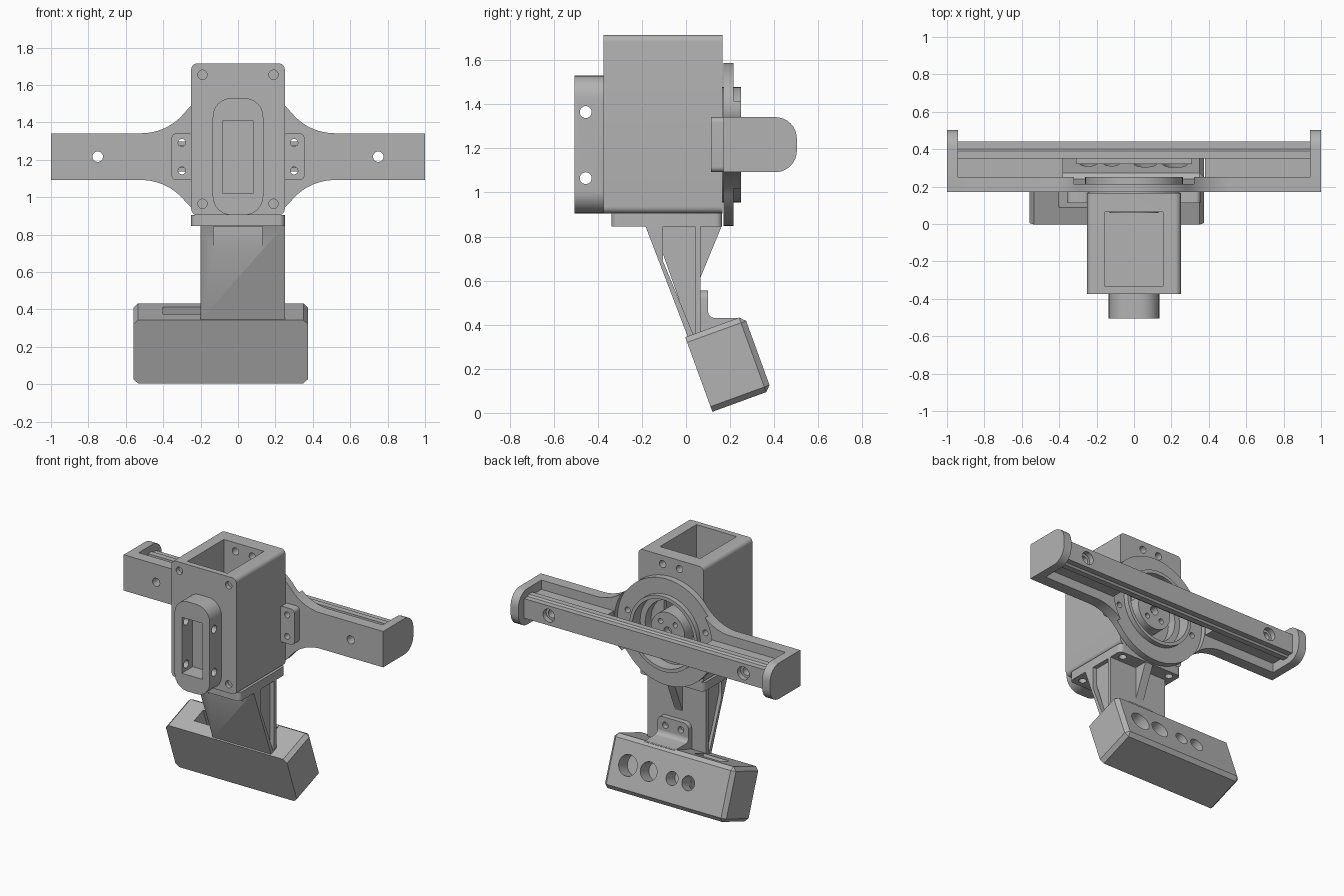
import bpy, bmesh, math
from mathutils import Matrix, Vector

cube = bpy.data.objects.get("Cube")
if cube:
    bpy.data.objects.remove(cube)

grey = bpy.data.materials.new("plain grey")
grey.use_nodes = True
COLOUR = (0.45, 0.45, 0.45, 1)
grey.diffuse_color = COLOUR
grey.node_tree.nodes["Principled BSDF"].inputs["Base Color"].default_value = COLOUR

AXLE = 1.217          # height of the arm and hub centre line


def place(axis, p, t):
    return {"x": (t, p[0], p[1]), "y": (p[0], t, p[1]), "z": (p[0], p[1], t)}[axis]


def prism(name, axis, pts, a, b):
    """Extrude a closed outline along an axis from a to b."""
    bm = bmesh.new()
    low = [bm.verts.new(place(axis, p, a)) for p in pts]
    high = [bm.verts.new(place(axis, p, b)) for p in pts]
    bm.faces.new(low)
    bm.faces.new(high[::-1])
    for i in range(len(pts)):
        j = (i + 1) % len(pts)
        bm.faces.new((low[i], high[i], high[j], low[j]))
    bmesh.ops.recalc_face_normals(bm, faces=bm.faces)
    mesh = bpy.data.meshes.new(name)
    bm.to_mesh(mesh)
    bm.free()
    mesh.materials.append(grey)
    ob = bpy.data.objects.new(name, mesh)
    bpy.context.collection.objects.link(ob)
    return ob


def arc(cx, cy, r, start, end, n=8):
    angles = [math.radians(start + (end - start) * i / n) for i in range(n + 1)]
    return [(cx + r * math.cos(t), cy + r * math.sin(t)) for t in angles]


def rounded(x0, x1, y0, y1, r):
    return (arc(x1 - r, y1 - r, r, 0, 90) + arc(x0 + r, y1 - r, r, 90, 180)
            + arc(x0 + r, y0 + r, r, 180, 270) + arc(x1 - r, y0 + r, r, 270, 360))


def rect(x0, x1, y0, y1):
    return [(x0, y0), (x1, y0), (x1, y1), (x0, y1)]


def rod(name, axis, centre, r, a, b, n=40):
    return prism(name, axis, arc(*centre, r, 0, 360, n)[:-1], a, b)


def hole(axis, centre, r, a, b):
    return rod("cutter", axis, centre, r, a, b, 24)


def cut(ob, *cutters):
    for c in cutters:
        c.hide_render = True
        mod = ob.modifiers.new("cut", "BOOLEAN")
        mod.operation, mod.solver, mod.object = "DIFFERENCE", "EXACT", c
        bpy.context.view_layer.objects.active = ob
        bpy.ops.object.modifier_apply(modifier=mod.name)
        bpy.data.objects.remove(c)


# Main housing: open at the top, recessed at the rear for the hub
housing = prism("housing", "y", rounded(-0.25, 0.25, 0.905, 1.715, 0.03), -0.375, 0.165)
cut(housing,
    prism("cutter", "z", rect(-0.155, 0.155, -0.335, 0.065), 0.97, 1.8),
    hole("y", (0, AXLE), 0.2, 0.1, 0.3),
    prism("cutter", "y", rect(-0.1, 0.1, AXLE - 0.05, AXLE + 0.15), 0, 0.15))
cut(housing, *[hole("y", (x, z), 0.025, -0.4, -0.345) for x in (-0.19, 0.19) for z in (0.965, 1.655)])
cut(housing, *[hole("y", (x, 1.655), 0.025, 0, 0.3) for x in (-0.065, 0.065)])

# Front boss with a slot and cross pins holes
boss = prism("front_boss", "y", rounded(-0.135, 0.135, 0.905, 1.53, 0.1), -0.505, -0.375)
cut(boss, prism("cutter", "y", rect(-0.08, 0.08, 1.02, 1.41), -0.6, -0.385))
cut(boss, *[hole("x", (-0.455, z), 0.027, -0.3, 0.3) for z in (1.065, 1.365)])

# Arm plate: ring blended into two straight arms
fx, fz, fr = 0.518, 0.425, 0.3
touch = math.degrees(math.atan2(fz, fx))
quarter = [(1, 0.125)] + arc(fx, fz, fr, 270, 180 + touch, 12) + arc(0, 0, 0.37, touch, 90, 12)
half = quarter + [(-x, z) for x, z in quarter[-2::-1]]
outline = [(x, AXLE + z) for x, z in half + [(x, -z) for x, z in half[::-1]]]
arm = prism("arm_plate", "y", outline, 0.17, 0.25)
cut(arm, rod("cutter", "y", (0, AXLE), 0.378, 0.215, 0.4, 64),
    rod("cutter", "y", (0, AXLE), 0.24, 0, 0.4, 48),
    *[hole("y", (x, AXLE), 0.028, 0, 0.6) for x in (-0.75, 0.75)])
cut(arm, *[hole("y", (x, AXLE + z), 0.02, 0.1, 0.3) for x in (-0.3, 0.3) for z in (-0.075, 0.075)])

rim = rod("ring_rim", "y", (0, AXLE), 0.262, 0.165, 0.25, 48)
cut(rim, rod("cutter", "y", (0, AXLE), 0.238, 0, 0.4, 48))

# Hub disc inside the ring
hub = rod("hub_disc", "y", (0, AXLE), 0.13, 0.06, 0.2)
cut(hub, hole("y", (0, AXLE), 0.03, 0.15, 0.3),
    *[hole("y", p, 0.018, 0.15, 0.3) for p in arc(0, AXLE, 0.08, 45, 315, 3)])

# Rear rail running between the end caps
side = [(0.35, 0.08), (0.39, 0.08), (0.4, 0.068), (0.44, 0.068)]
profile = [(y, AXLE + z) for y, z in side + [(y, -z) for y, z in side[::-1]]]
rail = prism("rear_rail", "x", profile, -0.95, 0.95)
for x in (-0.75, 0.75):
    cut(rail, hole("y", (x, AXLE), 0.028, 0, 0.6), hole("y", (x, AXLE), 0.045, 0.405, 0.6))
prism("rail_thickening", "y", rect(-0.31, 0.31, AXLE - 0.06, AXLE + 0.06), 0.32, 0.36)

# Mirrored arm parts: web, end cap and mounting pad
cap_shape = ([(0.17, AXLE - 0.125)] + arc(0.405, AXLE - 0.027, 0.098, 270, 360)
             + arc(0.405, AXLE + 0.027, 0.098, 0, 90) + [(0.17, AXLE + 0.125)])
for s, label in ((1, "left"), (-1, "right")):
    web = prism(label + "_web", "y", rect(*sorted((s * 0.38, s * 0.95)), AXLE - 0.06, AXLE + 0.06), 0.24, 0.36)
    cut(web, hole("y", (s * 0.75, AXLE), 0.028, 0, 0.6))
    prism(label + "_end_cap", "x", cap_shape, s * 0.94, s)
    pad = prism(label + "_pad", "y", rounded(*sorted((s * 0.24, s * 0.355)), AXLE - 0.125, AXLE + 0.125, 0.025),
                0.113, 0.172)
    cut(pad, *[hole("y", (s * 0.3, AXLE + z), 0.02, 0, 0.3) for z in (-0.075, 0.075)])

# Neck plate under the housing
plate = prism("neck_plate", "z", rounded(-0.25, 0.25, -0.338, 0.164, 0.03), 0.845, 0.906)
cut(plate, *[hole("z", (x, y), 0.025, 0.8, 0.89) for x in (-0.19, 0.19) for y in (-0.28, 0.115)])

# Neck: sloped front flange, core, back plate and rear gusset
flange = prism("neck_front", "x", [(-0.185, 0.85), (-0.105, 0.85), (-0.105, 0.69), (0.04, 0.34), (0.01, 0.34)],
               -0.2, 0.25)
core = prism("neck_core", "x", [(-0.15, 0.85), (0.05, 0.85), (0.05, 0.34), (0.03, 0.34)], -0.18, 0.22)
for part in (flange, core):
    cut(part, prism("cutter", "x", rect(-0.3, -0.136, 0.6, 0.844), -0.13, 0.13))
prism("neck_back", "x", rect(0.04, 0.065, 0.34, 0.85), -0.2, 0.25)
prism("neck_gusset", "x", [(0.06, 0.85), (0.163, 0.85), (0.06, 0.6)], -0.02, 0.04)

# Tab and foot joining the neck to the lower box
tab = prism("neck_tab", "y", rounded(-0.09, 0.15, 0.36, 0.555, 0.04), 0.06, 0.1)
cut(tab, *[hole("y", (x, 0.5), 0.022, 0, 0.3) for x in (-0.03, 0.09)])
foot = [(0.06, 0.35), (0.06, 0.46)] + arc(0.13, 0.46, 0.03, 180, 270, 4) + [(0.25, 0.43), (0.25, 0.38)]
prism("tab_foot", "x", foot, -0.09, 0.15)

# Lower box: built upright, then tilted
w, d, h = 0.935, 0.285, 0.36
lower = prism("lower_box", "z", rect(-w / 2, w / 2, -d / 2, d / 2), -h / 2, h / 2)
bm = bmesh.new()
bm.from_mesh(lower.data)
edges = []
for e in bm.edges:
    m = (e.verts[0].co + e.verts[1].co) / 2
    on_end, on_back, on_tip = abs(m.x) > 0.46, m.y > 0.14, abs(m.z) > 0.17
    if (on_back and (on_end or on_tip)) or (on_end and on_tip):
        edges.append(e)
bmesh.ops.bevel(bm, geom=edges, offset=0.025, segments=1, affect="EDGES")
bm.to_mesh(lower.data)
bm.free()
cx = -0.0925
cut(lower, prism("cutter", "x", [(-0.045, 0.3), (0.06, 0.3), (0.06, -0.1), (-0.045, -0.1)], -0.4 - cx, -0.2 - cx))
for x, r in ((0.22, 0.07), (0.06, 0.063), (-0.12, 0.045), (-0.245, 0.048)):
    cut(lower, hole("y", (x - cx, 0), r, 0.04, 0.3))
lower.data.transform(Matrix.Translation(Vector((cx, 0.192, 0.223))) @ Matrix.Rotation(math.radians(20), 4, "X"))

# Smooth round surfaces while keeping edges crisp
bpy.ops.object.select_all(action="DESELECT")
for ob in bpy.context.collection.objects:
    if ob.type == "MESH" and grey.name in ob.data.materials:
        ob.select_set(True)
        bpy.context.view_layer.objects.active = ob
bpy.ops.object.shade_smooth_by_angle(angle=math.radians(30))
